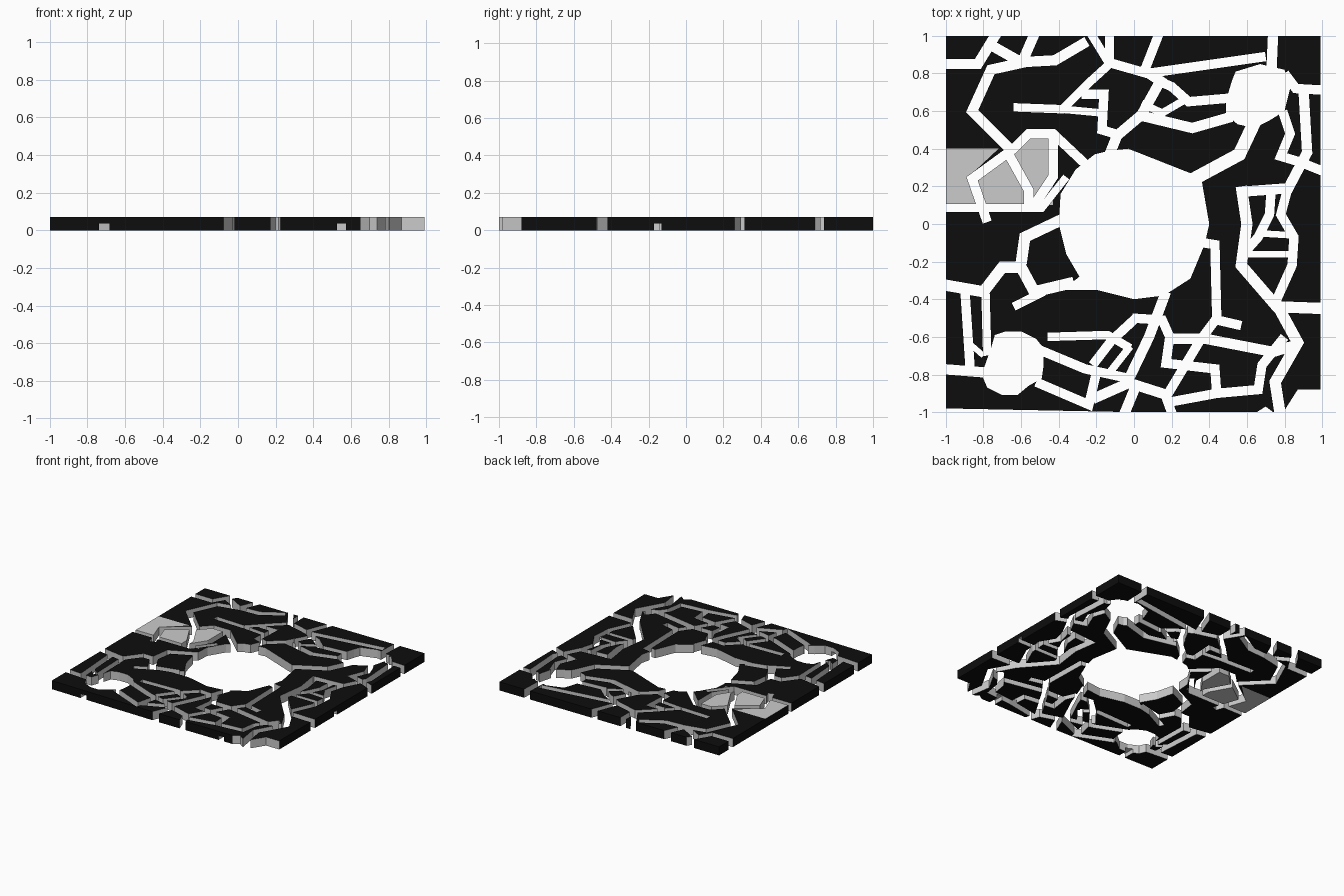
import bpy, bmesh
from mathutils import Vector, geometry

if "Cube" in bpy.data.objects:
    bpy.data.objects.remove(bpy.data.objects["Cube"])

H = 0.07
verts, faces = [], []          # 2D input for the planar cut


def poly(*pts):
    """Add a 2D outline, always counter-clockwise."""
    pts = [Vector(p) for p in pts]
    area = sum(a.x * b.y - b.x * a.y for a, b in zip(pts, pts[1:] + pts[:1]))
    if area < 0:
        pts.reverse()
    faces.append(list(range(len(verts), len(verts) + len(pts))))
    verts.extend(pts)
    return len(faces) - 1


def crack(*pts, w=0.055):
    """Mitred strip along a path, one quad per segment."""
    p = [Vector(q) for q in pts]
    d = [(b - a).normalized() for a, b in zip(p, p[1:])]
    side = []
    for i in range(len(p)):
        t = (d[max(i - 1, 0)] + d[min(i, len(d) - 1)]).normalized()
        n = Vector((-t.y, t.x))
        side.append(n * (w / 2) / max(0.6, t.dot(d[min(i, len(d) - 1)])))
    for i in range(len(d)):
        poly(p[i] - side[i], p[i + 1] - side[i + 1],
             p[i + 1] + side[i + 1], p[i] + side[i])


# Tile outline and the pale patch on it
TILE = poly((-1, -.98), (0, -1), (.99, -1), (.99, 1), (-1, 1))
PATCH = [poly((-1, .1), (-.82, .1), (-.88, .25), (-.72, .4), (-1, .4)),
         poly((-.84, .1), (-.43, .1), (-.43, .48), (-.58, .48), (-.86, .25))]

# Large centre hole, two small holes, broken corner
poly((-.03, .4), (.3, .27), (.36, .23), (.4, 0), (.375, -.11), (.3, -.29), (.16, -.38),
     (0, -.4), (-.2, -.35), (-.38, -.35), (-.29, -.28), (-.36, -.16), (-.4, 0),
     (-.39, .16), (-.31, .29), (-.21, .37), (-.13, .39))
poly((-.76, -.66), (-.74, -.59), (-.68, -.57), (-.6, -.57), (-.52, -.61), (-.48, -.66),
     (-.48, -.75), (-.49, -.82), (-.56, -.86), (-.62, -.91), (-.7, -.91), (-.78, -.87), (-.81, -.8))
poly((.54, .81), (.67, .85), (.8, .82), (.83, .72), (.8, .6), (.72, .55), (.64, .51),
     (.55, .53), (.49, .58), (.49, .66), (.52, .76))
poly((.62, -1.02), (.7, -.97), (.74, -1), (.8, -.99), (.87, -.88), (1.02, -.88), (1.02, -1.02))

# Cracks: back left
crack((-1.05, .85), (-.83, .85), (-.72, 1.03))
crack((-.25, .97), (-.42, .87), (-.6, .86), (-.76, .95))
crack((-.59, .87), (-.52, 1.03))
crack((-.58, .86), (-.76, .82), (-.86, .6), (-.65, .39))
crack((-.24, 1.03), (-.13, .85), (-.24, .75), (-.38, .61), (-.64, .62), w=.045)
crack((-.13, 1.03), (-.13, .85), w=.05)
crack((-.28, .69), (-.16, .69), (-.17, .5), (-.07, .47), w=.05)
crack((-.38, .61), (-.17, .59), w=.04)
crack((-.13, .37), (-.09, .47), (.04, .58), (.14, .76), (.05, .82))
# Cracks: back right
crack((-.14, .86), (.07, .8), (.7, .89), w=.05)
crack((.73, .8), (.74, 1.03))
crack((.05, .8), (.14, 1.03), w=.05)
crack((.13, .76), (.2, .73), (.29, .65), (.52, .67), w=.05)
crack((.04, .64), (.15, .59), (.27, .66), w=.04)
crack((.02, .58), (.31, .51), (.52, .57))
crack((.64, .54), (.56, .37), (.3, .23), w=.07)
crack((.8, .8), (.86, .72), (1.03, .71), w=.05)
crack((.9, .73), (.92, .38), (.82, .19), (.55, .17))
crack((.79, .6), (.83, .48), (.78, .36), (.88, .33), (1.03, .27), w=.05)
# Cracks: right side
crack((.57, .2), (.6, 0), (.57, -.22), (.76, -.44), (1.03, -.45), w=.06)
crack((.82, .2), (.78, .05), (.85, -.07), (.84, -.22), (.75, -.42), w=.05)
crack((.73, .2), (.72, .05), (.66, -.07), (.58, -.16), w=.05)
crack((.58, -.16), (.84, -.16), w=.035)
crack((.67, -.05), (.84, -.06), w=.035)
crack((.75, -.41), (.87, -.63), (.75, -.84), (.78, -1.03), w=.06)
# Cracks: front right
crack((.37, -.1), (.43, -.11), (.44, -.51), (.57, -.54), w=.05)
crack((.44, -.5), (.35, -.62), (.17, -.92), (.21, -1.03), w=.05)
crack((.17, -.61), (.38, -.61), (.74, -.68), (.87, -.64))
crack((.8, -.6), (.68, -.75), (.66, -.88), (.44, -.9), (.17, -.95), w=.05)
crack((-.01, -.5), (.15, -.51), (.19, -.6), (.17, -.74), (.43, -.77), (.44, -.91), w=.05)
crack((.17, -.36), (.08, -.6), (-.04, -.85), (-.22, -.93))
crack((-.04, -.84), (.18, -.91))
crack((.01, -.86), (-.06, -1.03))
# Cracks: front left
crack((-.46, -.6), (-.14, -.59), (-.02, -.66), w=.045)
crack((.01, -.5), (-.12, -.62), (-.22, -.75), w=.05)
crack((-.02, -.65), (-.13, -.79), w=.04)
crack((-.5, -.67), (-.26, -.77), (-.03, -.82), w=.05)
crack((-.52, -.84), (-.24, -.96), (-.2, -.79), w=.05)
# Cracks: left side
crack((-1.03, -.77), (-.78, -.79), w=.055)
crack((-.9, -.33), (-.87, -.78), w=.05)
crack((-.79, -.34), (-.78, -.7), w=.045)
crack((-.88, -.63), (-.8, -.7), w=.03)
crack((-1.03, -.32), (-.8, -.36), (-.7, -.23), (-.6, -.23), (-.53, -.36), (-.32, -.31), w=.06)
crack((-.6, -.21), (-.58, -.07), (-.37, .03), w=.06)
crack((-.48, -.36), (-.64, -.44), w=.045)
crack((-1.03, .085), (-.49, .085), (-.36, .25), w=.04)
crack((-.78, .01), (-.86, .24), (-.64, .4), (-.56, .48), (-.43, .48), (-.26, .32), w=.05)
crack((-.66, .36), (-.56, .18), (-.56, .09), w=.05)
crack((-.43, .48), (-.43, .25), (-.53, .1), w=.05)

# Keep only the cells that belong to the tile and to no cut
vs, _, fs, _, _, owner = geometry.delaunay_2d_cdt(verts, [], faces, 1, 1e-5, True)
bm = bmesh.new()
bv = [bm.verts.new((v.x, v.y, 0)) for v in vs]
for f, own in zip(fs, owner):
    if TILE in own and set(own) <= {TILE, *PATCH}:
        face = bm.faces.new([bv[i] for i in f])
        face.material_index = 1 if set(own) == {TILE} else 0
bmesh.ops.delete(bm, geom=[v for v in bm.verts if not v.link_faces], context='VERTS')

# Raise the cells to full thickness; pale walls inside the cracks, black outside
ext = bmesh.ops.extrude_face_region(bm, geom=bm.faces[:], use_keep_orig=True)
bmesh.ops.translate(bm, vec=(0, 0, H),
                    verts=[g for g in ext['geom'] if isinstance(g, bmesh.types.BMVert)])
bmesh.ops.recalc_face_normals(bm, faces=bm.faces[:])
bm.normal_update()
for f in bm.faces:
    if abs(f.normal.z) < .5:
        c = f.calc_center_median()
        rim = c.x > .985 or c.x < -.995 or abs(c.y) > .975
        f.material_index = 1 if rim and abs(f.normal.x * f.normal.y) < .05 else 0
bmesh.ops.dissolve_limit(bm, angle_limit=.001, verts=bm.verts[:], edges=bm.edges[:],
                         delimit={'MATERIAL'})
mesh = bpy.data.meshes.new("cracked_floor_tile")
bm.to_mesh(mesh)
bm.free()
tile = bpy.data.objects.new("cracked_floor_tile", mesh)
bpy.context.collection.objects.link(tile)
for name, c in (("pale_stone", .6), ("black_stone", .004)):
    m = bpy.data.materials.new(name)
    m.diffuse_color = (c, c, c, 1)
    m.use_nodes = True
    m.node_tree.nodes["Principled BSDF"].inputs["Base Color"].default_value = m.diffuse_color
    mesh.materials.append(m)

# Low notches under the rim that run in to the nearest crack
for i, (x, y, sx, sy) in enumerate([(-.71, -.96, .055, .16), (.55, -.96, .05, .16),
                                    (.93, -.15, .2, .04)]):
    bpy.ops.mesh.primitive_cube_add(size=1, location=(x, y, .01))
    cut = bpy.context.object
    cut.name = f"notch_cutter_{i}"
    cut.scale = (sx, sy, .05)
    cut.hide_render = True
    cut.display_type = 'WIRE'
    b = tile.modifiers.new("notch", 'BOOLEAN')
    b.object, b.operation, b.solver = cut, 'DIFFERENCE', 'EXACT'
